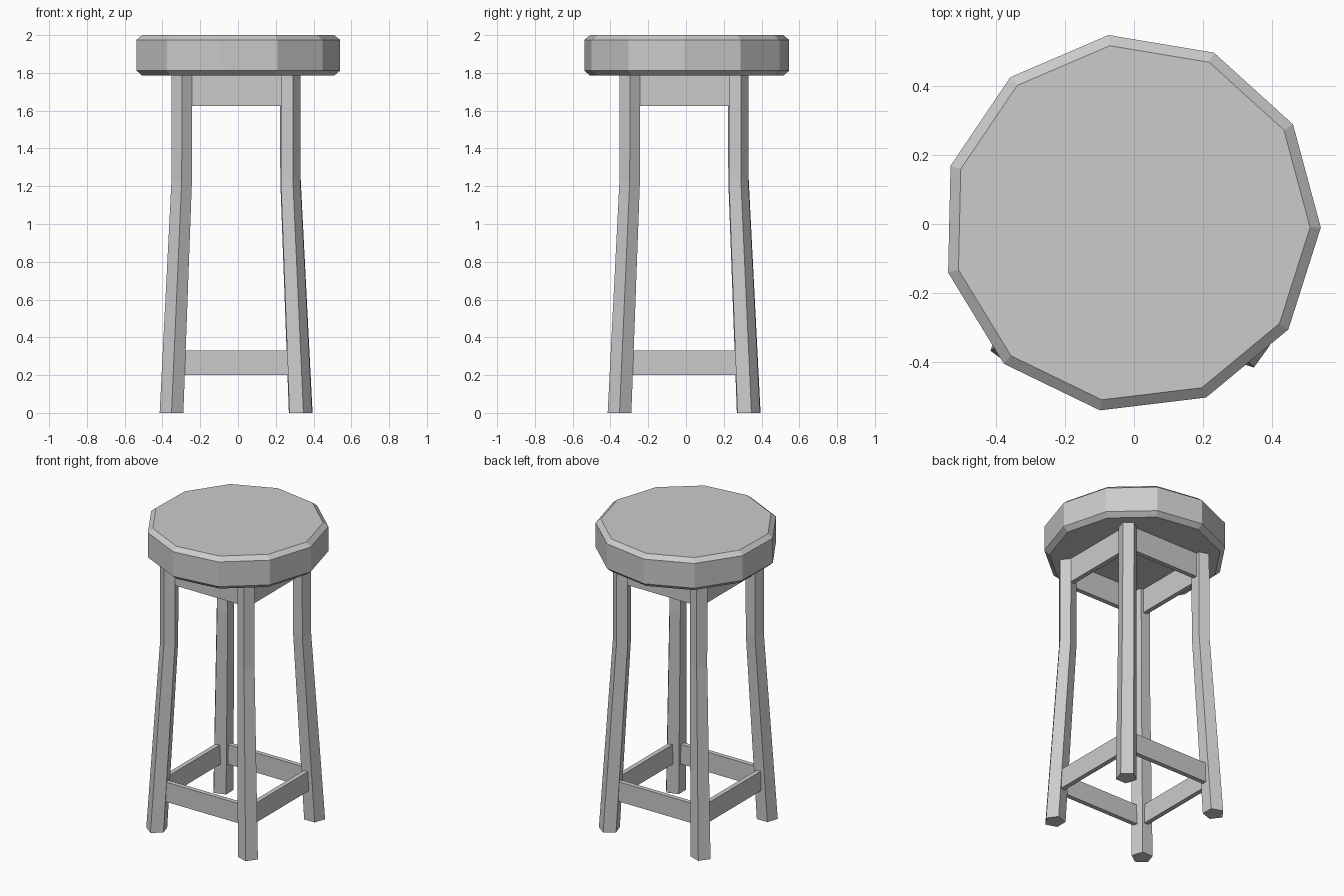
import bpy
import bmesh
from math import cos, sin, pi, radians
from mathutils import Matrix, Vector

cube = bpy.data.objects.get("Cube")
if cube:
    bpy.data.objects.remove(cube, do_unlink=True)

grey = bpy.data.materials.new("plain_grey")
grey.use_nodes = True
colour = (0.6, 0.6, 0.6, 1)
grey.diffuse_color = colour
grey.node_tree.nodes["Principled BSDF"].inputs["Base Color"].default_value = colour

BASE = Vector((-0.01, -0.01, 0))  # centre of the leg frame


def finish(name, bm):
    bmesh.ops.recalc_face_normals(bm, faces=bm.faces)
    mesh = bpy.data.meshes.new(name)
    bm.to_mesh(mesh)
    bm.free()
    mesh.materials.append(grey)
    obj = bpy.data.objects.new(name, mesh)
    bpy.context.collection.objects.link(obj)
    return obj


def loft(name, sides, phase, rings):
    """Join regular polygons given as (x, y, z, radius) and cap both ends."""
    bm = bmesh.new()
    loops = []
    for x, y, z, r in rings:
        angles = [phase + 2 * pi * i / sides for i in range(sides)]
        loops.append([bm.verts.new((x + r * cos(a), y + r * sin(a), z)) for a in angles])
    for low, high in zip(loops, loops[1:]):
        for i in range(sides):
            j = (i + 1) % sides
            bm.faces.new((low[i], low[j], high[j], high[i]))
    bm.faces.new(loops[0][::-1])
    bm.faces.new(loops[-1])
    return finish(name, bm)


def board(name, length, thick, low, high, offset):
    """Upright board spanning x on the front side of the frame."""
    bm = bmesh.new()
    bmesh.ops.create_cube(bm, size=1)
    bmesh.ops.scale(bm, vec=(length, thick, high - low), verts=bm.verts)
    bmesh.ops.translate(bm, vec=(0, -offset, (low + high) / 2), verts=bm.verts)
    return finish(name, bm)


# Eleven-sided seat with bevelled rims
loft("seat", 11, radians(-1.3), [
    (-0.008, 0.002, 1.785, 0.517),
    (-0.008, 0.002, 1.812, 0.548),
    (-0.008, 0.002, 1.975, 0.548),
    (-0.008, 0.002, 2.0, 0.517)])

# Four sides, each with one bent leg, one apron and one footrest rail
for i, side in enumerate(("front", "left", "back", "right")):
    place = Matrix.Translation(BASE) @ Matrix.Rotation(i * pi / 2, 4, "Z")
    leg = loft(side + "_leg", 5, 0, [
        (0.336, -0.342, 0, 0.066),
        (0.283, -0.288, 1.23, 0.057),
        (0.283, -0.287, 1.79, 0.057)])
    apron = board(side + "_apron", 0.58, 0.03, 1.625, 1.79, 0.285)
    rail = board(side + "_footrest_rail", 0.66, 0.03, 0.2, 0.33, 0.325)
    for part in (leg, apron, rail):
        part.data.transform(place)
